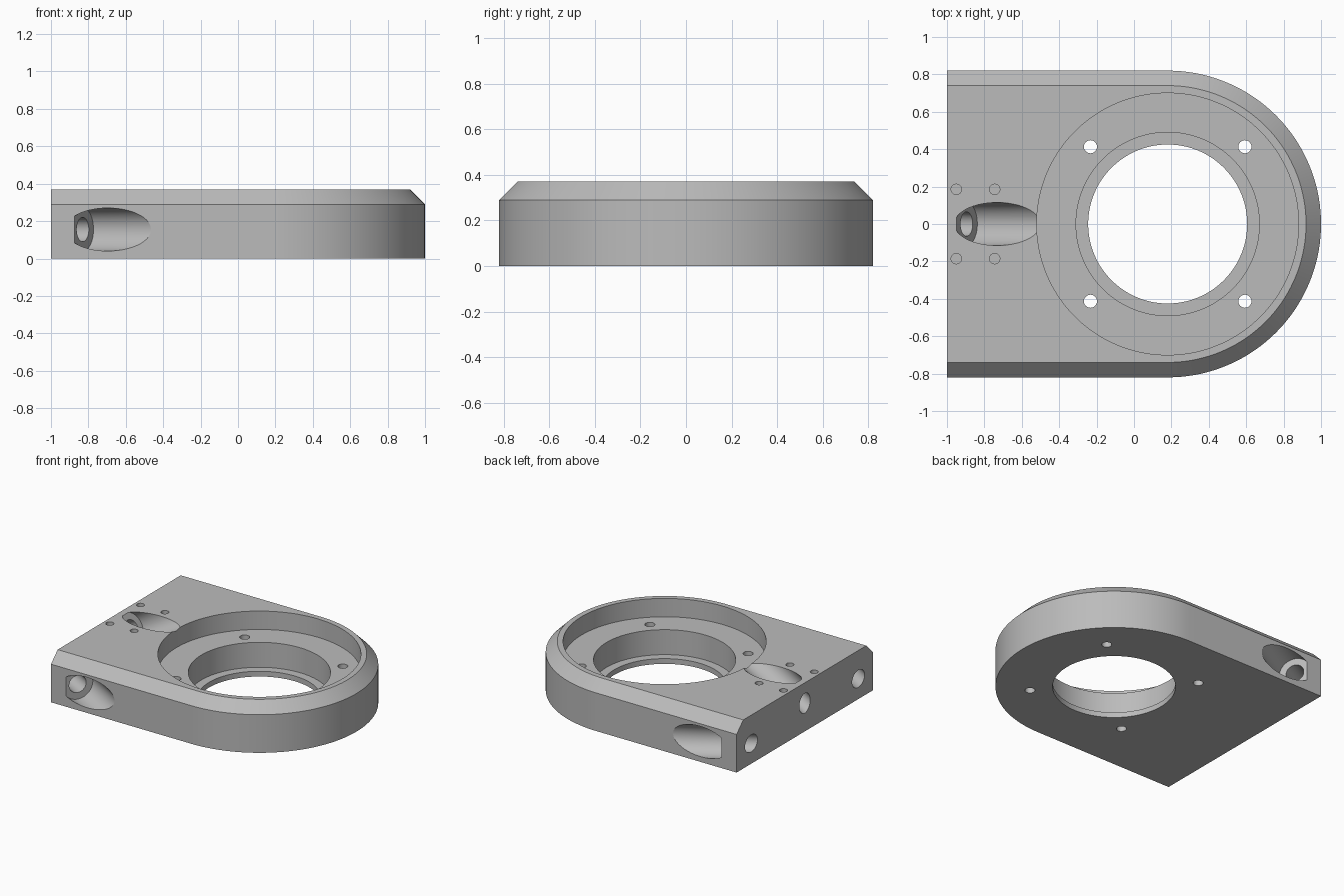
import bpy, bmesh, math
from mathutils import Vector

if "Cube" in bpy.data.objects:
    bpy.data.objects.remove(bpy.data.objects["Cube"])

CX, R, H = 0.18, 0.82, 0.37        # centre of round end, outer radius, height
CHAMFER = 0.08
TILT = math.radians(30)            # angle of the screw pockets

grey = bpy.data.materials.new("plain grey")
grey.diffuse_color = (0.5, 0.5, 0.5, 1)
grey.use_nodes = True
grey.node_tree.nodes["Principled BSDF"].inputs["Base Color"].default_value = grey.diffuse_color


def loft(name, rings):
    """Closed solid through rings of equal point count."""
    bm = bmesh.new()
    loops = [[bm.verts.new(p) for p in ring] for ring in rings]
    n = len(loops[0])
    for a, b in zip(loops, loops[1:]):
        for i in range(n):
            j = (i + 1) % n
            bm.faces.new((a[i], a[j], b[j], b[i]))
    bm.faces.new(loops[0][::-1])
    bm.faces.new(loops[-1])
    bmesh.ops.recalc_face_normals(bm, faces=bm.faces)
    mesh = bpy.data.meshes.new(name)
    bm.to_mesh(mesh)
    bm.free()
    mesh.materials.append(grey)
    ob = bpy.data.objects.new(name, mesh)
    bpy.context.collection.objects.link(ob)
    return ob


def turned(name, origin, axis, profile, n=48):
    """Solid of revolution: profile is (radius, distance along axis)."""
    axis = Vector(axis).normalized()
    u = axis.orthogonal().normalized()
    v = axis.cross(u)
    rings = []
    for r, d in profile:
        c = Vector(origin) + axis * d
        rings.append([c + r * (u * math.cos(t) + v * math.sin(t))
                      for t in (2 * math.pi * i / n for i in range(n))])
    return loft(name, rings)


def outline(r, z, n=72):
    """Square left end with a half-round right end."""
    arc = [(CX + r * math.cos(t), r * math.sin(t), z)
           for t in (-math.pi / 2 + math.pi * i / n for i in range(n + 1))]
    return [(-1, -r, z)] + arc + [(-1, r, z)]


# Chamfered mounting block
body = loft("mounting_block", [outline(R, 0), outline(R, H - CHAMFER), outline(R - CHAMFER, H)])

# Stepped central bore
cutters = [turned("stepped_bore", (CX, 0, 0), (0, 0, 1),
                  [(0.425, -0.1), (0.425, 0.04), (0.49, 0.04), (0.49, 0.23),
                   (0.70, 0.23), (0.70, 0.5)], 144)]

# Four through holes in the recess floor
for sx in (-1, 1):
    for sy in (-1, 1):
        cutters.append(turned("through_hole", (CX + sx * 0.413, sy * 0.413, 0), (0, 0, 1),
                              [(0.035, -0.1), (0.035, 0.3)], 24))

# Four blind holes in the top near the flat end
for x in (-0.95, -0.745):
    for y in (-0.185, 0.185):
        cutters.append(turned("blind_hole", (x, y, 0.22), (0, 0, 1),
                              [(0.028, 0), (0.028, 0.3)], 24))

# Slanted counterbored pockets: two from the sides, one from the top
pocket = [(0.065, -0.5), (0.065, 0), (0.115, 0), (0.115, 0.7)]
c, s = math.cos(TILT), math.sin(TILT)
for side in (-1, 1):
    cutters.append(turned("side_pocket", (-0.83, side * 0.742, 0.155), (c, side * s, 0), pocket))
cutters.append(turned("top_pocket", (-0.895, 0, 0.275), (c, 0, s), pocket))

# Cut everything out of the block
bpy.context.view_layer.objects.active = body
body.select_set(True)
for cutter in cutters:
    mod = body.modifiers.new("cut", 'BOOLEAN')
    mod.operation = 'DIFFERENCE'
    mod.solver = 'EXACT'
    mod.object = cutter
    bpy.ops.object.modifier_apply(modifier=mod.name)
for cutter in cutters:
    bpy.data.objects.remove(cutter)

bpy.ops.object.shade_smooth_by_angle(angle=math.radians(25))
